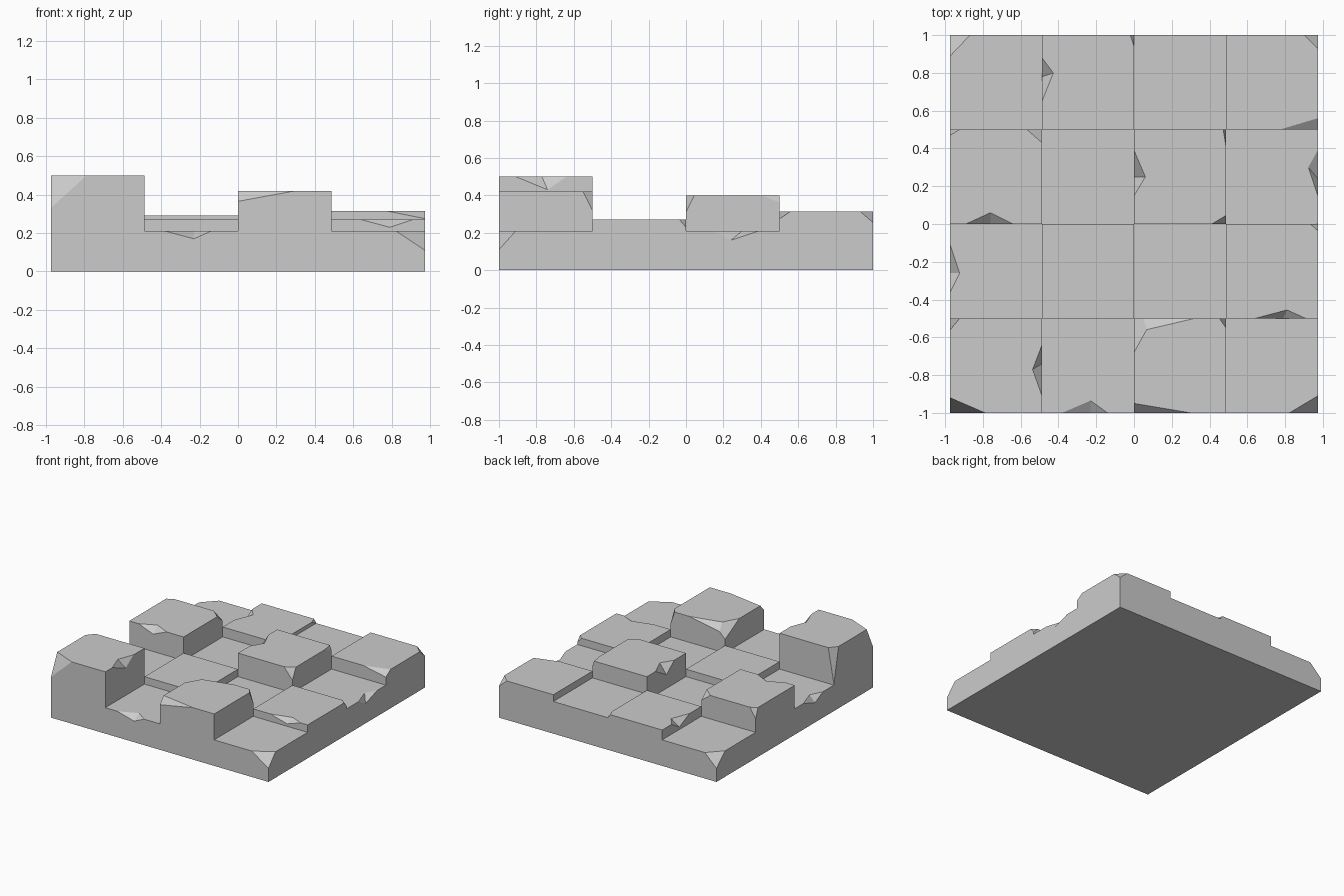
import bpy, bmesh
from mathutils import Vector

cube = bpy.data.objects.get("Cube")
if cube:
    bpy.data.objects.remove(cube, do_unlink=True)

stone = bpy.data.materials.new("grey_stone")
stone.use_nodes = True
GREY = (0.6, 0.6, 0.6, 1)
stone.diffuse_color = GREY
stone.node_tree.nodes["Principled BSDF"].inputs["Base Color"].default_value = GREY

XS = [-0.973, -0.487, 0, 0.487, 0.973]
YS = [-1, -0.5, 0, 0.5, 1]
SLAB = 0.1
# Block heights, front row first, left to right along x
HEIGHTS = [
    [0.50, 0.21, 0.42, 0.21],
    [0.21, 0.27, 0.21, 0.27],
    [0.40, 0.21, 0.40, 0.21],
    [0.21, 0.29, 0.26, 0.315],
]


def hull(name, points):
    """Closed convex solid around the given points."""
    bm = bmesh.new()
    verts = [bm.verts.new(p) for p in points]
    bmesh.ops.convex_hull(bm, input=verts)
    bmesh.ops.dissolve_limit(bm, angle_limit=0.01, verts=bm.verts, edges=bm.edges)
    bmesh.ops.recalc_face_normals(bm, faces=bm.faces)
    mesh = bpy.data.meshes.new(name)
    bm.to_mesh(mesh)
    bm.free()
    mesh.materials.append(stone)
    obj = bpy.data.objects.new(name, mesh)
    bpy.context.collection.objects.link(obj)
    return obj


def box(name, xs, ys, zs):
    return hull(name, [(x, y, z) for x in xs for y in ys for z in zs])


def carve(block, points, pivot):
    """Cut a tetrahedron, enlarged about a pivot lying on the new faces."""
    cutter = hull("chip_cutter", [pivot + (p - pivot) * 1.6 for p in points])
    cutter.hide_render = True
    mod = block.modifiers.new("chip", 'BOOLEAN')
    mod.operation = 'DIFFERENCE'
    mod.solver = 'EXACT'
    mod.object = cutter
    bpy.context.view_layer.objects.active = block
    bpy.ops.object.modifier_apply(modifier=mod.name)
    bpy.data.objects.remove(cutter, do_unlink=True)


# Base slab and the grid of blocks
box("base_slab", (XS[0], XS[-1]), (YS[0], YS[-1]), (0, SLAB))
blocks = {}
for row, heights in enumerate(HEIGHTS):
    for col, top in enumerate(heights):
        blocks[col, row] = box(f"block_column_{col + 1}_row_{row + 1}",
                               XS[col:col + 2], YS[row:row + 2], (SLAB, top))


def corner(col, row, where, dx, dy, dz):
    """Break off a top corner by a length along each of its edges."""
    right, back = "right" in where, "back" in where
    tip = Vector((XS[col + right], YS[row + back], HEIGHTS[row][col]))
    cuts = [tip + Vector((-dx if right else dx, 0, 0)),
            tip + Vector((0, -dy if back else dy, 0)),
            tip + Vector((0, 0, -dz))]
    carve(blocks[col, row], [tip] + cuts, sum(cuts, Vector()) / 3)


def notch(col, row, side, start, end, peak, depth, drop, low=None):
    """Knock a V out of a top edge, spanning start to end along it."""
    top = HEIGHTS[row][col]
    low = peak if low is None else low

    def at(along, inset, z):
        if side == "front":
            return Vector((along, YS[row] + inset, z))
        if side == "left":
            return Vector((XS[col] + inset, along, z))
        return Vector((XS[col + 1] - inset, along, z))

    inner, lower = at(peak, depth, top), at(low, 0, top - drop)
    carve(blocks[col, row], [at(start, 0, top), at(end, 0, top), inner, lower],
          (inner + lower) / 2)


# Broken corners, front row
corner(0, 0, "front left", 0.185, 0.08, 0.17)
corner(0, 0, "back left", 0.05, 0.06, 0.28)
corner(2, 0, "front left", 0.3, 0.05, 0.055)
corner(2, 0, "back right", 0.035, 0.05, 0.1)
corner(2, 0, "back left", 0.32, 0.075, 0.06)
corner(2, 0, "back left", 0.1, 0.18, 0.1)
corner(3, 0, "front right", 0.15, 0.09, 0.1)
# Broken corners, middle rows
corner(3, 1, "back right", 0.04, 0.035, 0.04)
corner(0, 2, "back left", 0.05, 0.03, 0.08)
corner(0, 2, "back right", 0.08, 0.07, 0.06)
corner(2, 2, "front right", 0.075, 0.045, 0.09)
corner(2, 2, "back right", 0.015, 0.09, 0.04)
# Broken corners, back row
corner(0, 3, "back left", 0.105, 0.11, 0.1)
corner(1, 3, "back right", 0.02, 0.06, 0.03)
corner(3, 3, "front right", 0.2, 0.06, 0.04)
corner(3, 3, "back right", 0.07, 0.07, 0.06)

# Notches in the edges
notch(1, 0, "front", -0.38, -0.14, -0.23, 0.065, 0.04)
notch(3, 1, "front", 0.64, 0.91, 0.81, 0.045, 0.04, low=0.79)
notch(0, 2, "front", -0.89, -0.64, -0.76, 0.06, 0.05)
notch(0, 0, "right", -0.91, -0.64, -0.77, 0.05, 0.07, low=-0.74)
notch(3, 2, "right", 0.15, 0.39, 0.3, 0.05, 0.05, low=0.24)
notch(0, 1, "left", -0.36, -0.11, -0.26, 0.05, 0.05)
notch(2, 2, "left", 0.15, 0.39, 0.25, 0.06, 0.08)
notch(1, 3, "left", 0.65, 0.88, 0.8, 0.06, 0.06, low=0.78)
